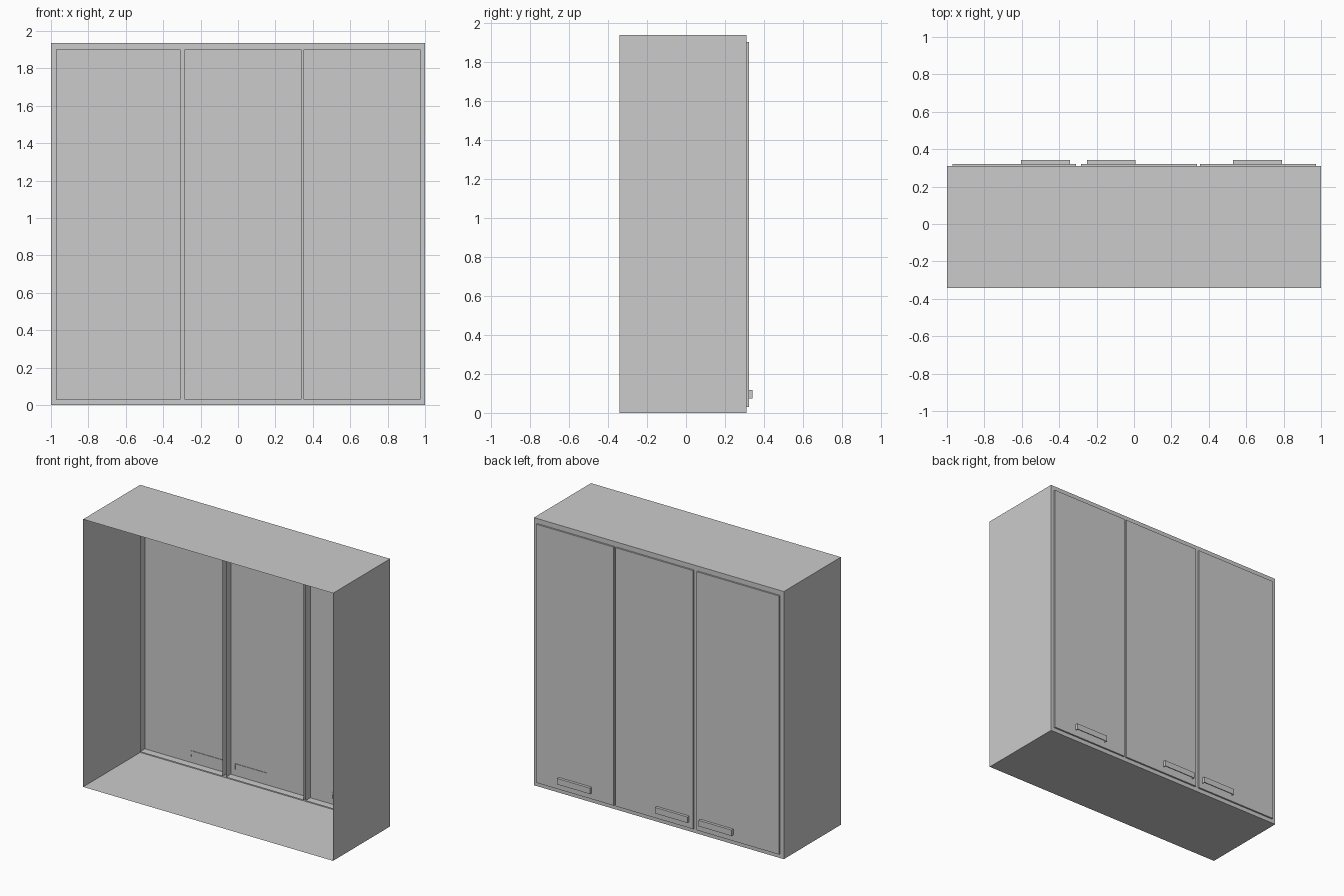
import bpy, bmesh

if "Cube" in bpy.data.objects:
    bpy.data.objects.remove(bpy.data.objects["Cube"])

W, Y0, Y1, H = 1.0, -0.342, 0.31, 1.936      # cabinet half width, depth range, height
Z0, Z1 = 0.03, 1.90                          # door height range
DOORS = [(-0.97, -0.31), (-0.283, 0.337), (0.353, 0.973)]
HANDLES = [(-0.604, -0.341), (-0.251, 0.008), (0.529, 0.791)]
INNER, OUTER = 0.267, 0.322                  # door rim depth and door face


def add_object(name, bm):
    mesh = bpy.data.meshes.new(name)
    bm.to_mesh(mesh)
    bm.free()
    obj = bpy.data.objects.new(name, mesh)
    bpy.context.collection.objects.link(obj)
    return obj


def open_box(name, x, y, z, missing):
    """Thin-walled box; faces whose normal is listed in missing are left out."""
    bm = bmesh.new()
    bmesh.ops.create_cube(bm, size=1)
    for v in bm.verts:
        v.co = [lo if c < 0 else hi for c, (lo, hi) in zip(v.co, (x, y, z))]
    bm.normal_update()
    gone = [f for f in bm.faces
            if any(all(abs(a - b) < 0.01 for a, b in zip(f.normal, n)) for n in missing)]
    bmesh.ops.delete(bm, geom=gone, context='FACES')
    return add_object(name, bm)


FRONT, BACK, DOWN = (0, -1, 0), (0, 1, 0), (0, 0, -1)

# outer shell: top, bottom and two sides
open_box("cabinet_shell", (-W, W), (Y0, Y1), (0, H), [FRONT, BACK])

# face frame around the three door openings
bm = bmesh.new()
xs = [-W] + [e for d in DOORS for e in d] + [W]
zs = [0, Z0, Z1, H]
grid = [[bm.verts.new((x, Y1, z)) for z in zs] for x in xs]
for i in range(len(xs) - 1):
    for j in range(3):
        if i % 2 and j == 1:
            continue                         # door opening
        bm.faces.new((grid[i][j], grid[i][j + 1], grid[i + 1][j + 1], grid[i + 1][j]))
add_object("face_frame", bm)

# doors with inward rims, and pulls that are open underneath
for i, (door, pull) in enumerate(zip(DOORS, HANDLES), 1):
    open_box(f"door_{i}", door, (INNER, OUTER), (Z0, Z1), [FRONT])
    handle = open_box(f"handle_{i}", pull, (OUTER - 0.004, 0.342), (0.074, 0.117), [FRONT, DOWN])
    mod = handle.modifiers.new("thickness", 'SOLIDIFY')
    mod.thickness = 0.005
    mod.offset = -1
